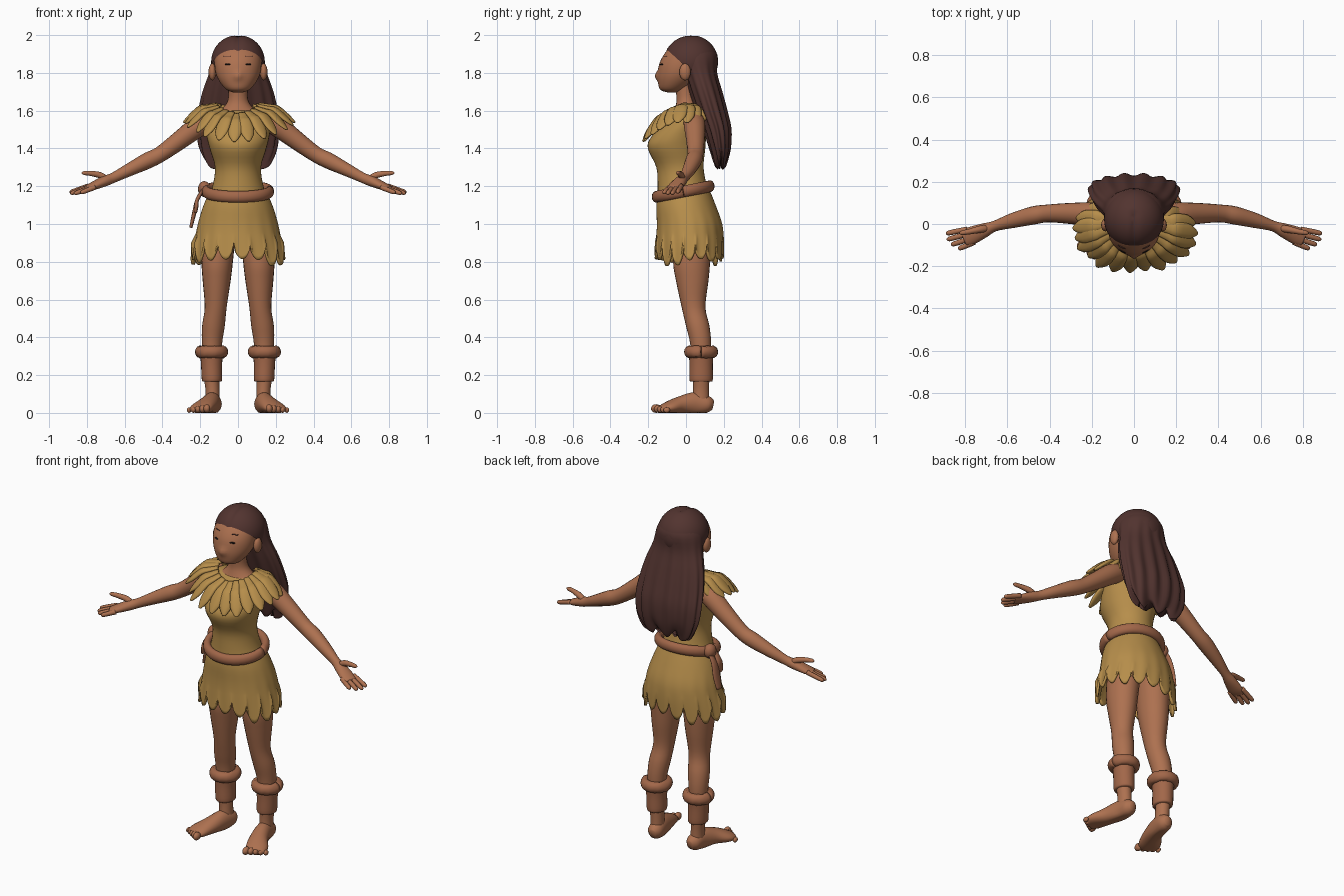
import bpy, bmesh, random
from math import sin, cos, pi, exp, radians
from mathutils import Vector, Matrix

cube = bpy.data.objects.get("Cube")
if cube:
    bpy.data.objects.remove(cube)
random.seed(4)


def material(name, colour):
    m = bpy.data.materials.new(name)
    m.use_nodes = True
    m.diffuse_color = (*colour, 1)
    m.node_tree.nodes["Principled BSDF"].inputs["Base Color"].default_value = (*colour, 1)
    return m


SKIN = material("warm skin", (0.42, 0.165, 0.08))
HIDE = material("tan hide", (0.47, 0.27, 0.07))
HAIR = material("dark brown hair", (0.085, 0.034, 0.029))
LEATHER = material("red brown leather", (0.36, 0.135, 0.067))
DARK = material("eye black", (0.012, 0.008, 0.008))


def finish(name, bm, mat):
    bmesh.ops.recalc_face_normals(bm, faces=bm.faces)
    for f in bm.faces:
        f.smooth = True
    mesh = bpy.data.meshes.new(name)
    bm.to_mesh(mesh)
    bm.free()
    mesh.materials.append(mat)
    ob = bpy.data.objects.new(name, mesh)
    bpy.context.collection.objects.link(ob)
    return ob


def spline(rows, steps):
    """Catmull-Rom rows of any width."""
    out = []
    for i in range(len(rows) - 1):
        p = [rows[max(0, min(len(rows) - 1, i + k))] for k in (-1, 0, 1, 2)]
        for s in range(steps):
            t = s / steps
            out.append([0.5 * (2 * b + (c - a) * t + (2 * a - 5 * b + 4 * c - d) * t * t
                               + (3 * b - a - 3 * c + d) * t ** 3) for a, b, c, d in zip(*p)])
    return out + [list(rows[-1])]


def loft(name, rows, mat, flat=False, n=20, steps=4, caps=True, edit=None, mirror=1):
    """Elliptical rings (x, y, z, radius a, radius b) along a path, horizontal if flat."""
    rows = spline(rows, steps)
    pts = [Vector((r[0] * mirror, r[1], r[2])) for r in rows]
    bm = bmesh.new()
    rings = []
    for i, (p, r) in enumerate(zip(pts, rows)):
        side, up = Vector((1, 0, 0)), Vector((0, 1, 0))
        if not flat:
            tan = pts[min(i + 1, len(pts) - 1)] - pts[max(i - 1, 0)]
            side = tan.cross(Vector((0, 0, 1))).normalized()
            up = side.cross(tan).normalized()
        ring = []
        for k in range(n):
            a = 2 * pi * k / n
            v = p + side * max(r[3], 0.002) * cos(a) + up * max(r[4], 0.002) * sin(a)
            ring.append(bm.verts.new(edit(v, a, p) if edit else v))
        rings.append(ring)
    for lo, hi in zip(rings, rings[1:]):
        for k in range(n):
            bm.faces.new((lo[k], lo[(k + 1) % n], hi[(k + 1) % n], hi[k]))
    if caps:
        bm.faces.new(rings[0])
        bm.faces.new(rings[-1])
    return finish(name, bm, mat)


def ball(name, loc, size, mat, n=16):
    bm = bmesh.new()
    bmesh.ops.create_uvsphere(bm, u_segments=n, v_segments=n // 2 + 2, radius=1,
                              matrix=Matrix.LocRotScale(Vector(loc), None, Vector(size)))
    return finish(name, bm, mat)


# Head, neck and upper chest
def face_shape(v, a, p):
    # small nose on the front of the face
    if v.y < -0.05:
        v.y -= 0.016 * exp(-(v.x / 0.02) ** 2 - ((v.z - 1.785) / 0.022) ** 2)
    return v


head = loft("head", [(0, -.07, 1.695, .02, .02), (0, -.075, 1.71, .06, .06), (0, -.055, 1.75, .095, .093),
                     (0, -.035, 1.8, .118, .114), (0, -.02, 1.86, .124, .117), (0, 0, 1.92, .115, .1),
                     (0, .01, 1.965, .07, .06)], SKIN, True, n=40, edit=face_shape)
loft("neck", [(0, .01, 1.5, .15, .09), (0, .01, 1.57, .14, .085), (0, .005, 1.61, .085, .065),
              (0, 0, 1.66, .053, .05), (0, -.01, 1.75, .05, .05)], SKIN, True)

for s, side in ((1, "left"), (-1, "right")):
    ball(side + "_ear", (s * .136, -.005, 1.805), (.02, .03, .045), SKIN)
    # Closed eye and brow, laid on the face surface
    for part, x, z, w, h in (("eye", .055, 1.845, .017, .0045), ("brow", .058, 1.888, .02, .0025)):
        hit, loc, nor, _ = head.ray_cast(Vector((s * x, -1, z)), Vector((0, 1, 0)))
        ob = ball(side + "_" + part, (0, 0, 0), (w, .004, h), DARK if part == "eye" else HAIR)
        ob.location = loc
        ob.rotation_euler.z = s * radians(25)

# Hair: crown cut along the hairline, with a centre parting
bm = bmesh.new()
bmesh.ops.create_uvsphere(bm, u_segments=40, v_segments=24, radius=1, matrix=Matrix.LocRotScale(
    Vector((0, .025, 1.86)), None, Vector((.142, .145, .14))))
bmesh.ops.bisect_plane(bm, geom=bm.verts[:] + bm.edges[:] + bm.faces[:], plane_co=(0, -.13, 1.95),
                       plane_no=(0, -.145, -.16), clear_outer=True)
for v in bm.verts:
    if v.co.y < .05:
        v.co.z -= .009 * exp(-(v.co.x / .015) ** 2)
finish("hair_crown", bm, HAIR)


def strands(v, a, p):
    low = max(0, min(1, (1.9 - p.z) / .4))
    v.x += (v.x - p.x) * .035 * low * cos(14 * a)
    v.y += (v.y - p.y) * .12 * low * cos(14 * a)
    v.z -= .03 * max(0, (1.45 - p.z) / .15) * cos(7 * a + 1)
    return v


loft("long_hair", [(0, .05, 1.96, .07, .06), (0, .05, 1.9, .13, .115), (0, .075, 1.8, .152, .09),
                   (0, .105, 1.7, .185, .085), (0, .135, 1.6, .205, .08), (0, .165, 1.5, .212, .07),
                   (0, .18, 1.4, .2, .052), (0, .182, 1.33, .165, .03), (0, .182, 1.315, .12, .014)],
     HAIR, True, n=84, edit=strands)

# Dress bodice
loft("bodice", [(0, .01, 1.6, .13, .075), (0, .005, 1.575, .165, .09), (0, -.01, 1.53, .175, .11),
                (0, -.04, 1.46, .165, .145), (0, -.05, 1.4, .15, .152), (0, -.032, 1.3, .122, .125),
                (0, -.02, 1.2, .135, .13), (0, -.01, 1.12, .165, .143)], HIDE, True, n=40)

# Skirt with a torn, scalloped hem
LOBES = 17
tips = [random.uniform(.08, .125) for _ in range(LOBES)]


def torn_hem(v, a, p):
    turn = (a / (2 * pi) * LOBES + .5) % LOBES
    depth = .05 + tips[int(turn)] * abs(sin(pi * turn)) ** .55
    if v.z < .95:
        v.z = .95 - (.95 - v.z) / .19 * depth
    crease = 1 + .012 * sin(LOBES * a) * max(0, (1.1 - p.z) / .3)
    return Vector((v.x * crease, v.y * crease, v.z))


skirt = loft("skirt", [(0, -.01, 1.18, .145, .135), (0, 0, 1.1, .182, .157), (0, .018, 1, .212, .173),
                       (0, .02, .9, .23, .179), (0, .016, .76, .248, .182)],
             HIDE, True, n=170, caps=False, edit=torn_hem)
solid = skirt.modifiers.new("thickness", "SOLIDIFY")
solid.thickness = .014

# Fringed collar: overlapping leaf strips around the neckline
COUNT = 23
for i in range(COUNT):
    a = 2 * pi * i / COUNT
    front, flank = max(0, -sin(a)), abs(cos(a))
    long = random.uniform(.92, 1.03)
    p = Vector((.115 * cos(a), -.005 + .085 * sin(a), 1.61 - .03 * front + .025 * flank))
    q = Vector((.295 * cos(a) * long, -.045 + .185 * sin(a) * long, 1.54 - .1 * front ** 1.5))
    mid = p.lerp(q, .5) + Vector((0, 0, .026))
    loft("collar_strip_%02d" % (i + 1), [(*p, .024, .008), (*p.lerp(mid, .6), .031, .013),
         (*mid, .038, .015), (*mid.lerp(q, .6), .036, .013), (*q, .012, .006),
         (*(q + (q - mid) * .03), .002, .002)], HIDE, n=10, steps=3)

# Belt, dipping at the front, with a knot and tail on one side
belt = [(.168 * cos(k * pi / 20), -.015 + .143 * sin(k * pi / 20), 1.172 + .028 * sin(k * pi / 20),
         .023, .031) for k in range(41)]
loft("belt", belt, LEATHER, n=14, steps=1)
ball("belt_knot", (-.178, .025, 1.185), (.034, .04, .042), LEATHER)
for name, y, x, z in (("long", .04, -.25, .98), ("short", -.005, -.225, 1.06)):
    loft("belt_tail_" + name, [(-.18, y, 1.19, .012, .008), (-.215, y, 1.13, .022, .01),
         ((x - .215) / 2, y, (z + 1.13) / 2, .03, .011), (x, y, z, .022, .008)], LEATHER, n=12)

for s, side in ((1, "left"), (-1, "right")):
    # Arm and palm
    loft(side + "_arm", [(.13, .04, 1.56, .05, .05), (.2, .045, 1.525, .057, .057),
                         (.3, .05, 1.45, .05, .05), (.41, .05, 1.37, .042, .042),
                         (.48, .04, 1.335, .043, .043), (.58, .015, 1.285, .035, .034),
                         (.66, -.01, 1.245, .025, .027), (.71, -.03, 1.225, .034, .028),
                         (.77, -.055, 1.2, .042, .021), (.805, -.07, 1.188, .036, .014)],
         SKIN, mirror=s)
    # Fingers and thumb
    for i, reach in enumerate((.94, 1.05, 1, .8)):
        off = Vector((-.012, -.021, -.002)) * (i - 1.5)
        b = Vector((.775, -.056, 1.198)) + off
        tip = b + (Vector((.1, -.03, -.037)) + off * .25) * reach
        loft("%s_finger_%d" % (side, i + 1), [(*b, .012, .014), (*b.lerp(tip, .5), .0125, .013),
             (*b.lerp(tip, .9), .011, .011), (*tip, .003, .003)], SKIN, n=10, mirror=s)
    loft(side + "_thumb", [(.69, -.02, 1.235, .016, .016), (.73, -.025, 1.258, .017, .017),
                           (.78, -.036, 1.268, .013, .014), (.815, -.042, 1.27, .011, .011),
                           (.828, -.044, 1.27, .003, .003)], SKIN, n=10, mirror=s)
    # Leg
    loft(side + "_leg", [(.1, .04, .97, .09, .1), (.11, .03, .8, .083, .098), (.113, .033, .7, .074, .086),
                         (.118, .04, .56, .058, .063), (.13, .062, .46, .06, .062),
                         (.138, .078, .36, .053, .055), (.14, .08, .2, .042, .045),
                         (.135, .08, .12, .037, .042), (.133, .078, .04, .038, .046)],
         SKIN, True, n=24, mirror=s)

    # Bare foot, flat underneath and turned out
    def sole(v, a, p):
        return Vector((v.x, v.y, max(0, v.z)))
    loft(side + "_foot", [(.125, .143, .04, .02, .025), (.128, .115, .045, .042, .045),
                          (.137, .05, .05, .045, .06), (.16, -.03, .042, .052, .046),
                          (.193, -.095, .027, .062, .032), (.21, -.135, .018, .05, .02)],
         SKIN, mirror=s, edit=sole)
    for i in range(5):
        size = .023 - .002 * i
        off = -.05 + .025 * i
        ball("%s_toe_%d" % (side, i + 1), (s * (.212 + .94 * off), -.138 + .4 * off + .004 * i, size),
             (size * .8, size * 1.2, size), SKIN, 10)
    # Ankle wrap and its rolled cuff
    loft(side + "_ankle_wrap", [(.138, .08, .165, .048, .056), (.138, .08, .18, .054, .062),
                                (.14, .08, .26, .056, .062), (.14, .08, .33, .062, .066)],
         LEATHER, True, n=24, mirror=s)

    def lumpy(v, a, p):
        v.z += .004 * sin(9 * v.x * 20) * cos(60 * v.y)
        return v
    roll = [(.14 + .061 * cos(k * pi / 14), .08 + .063 * sin(k * pi / 14), .323, .027, .032)
            for k in range(29)]
    loft(side + "_cuff", roll, LEATHER, n=14, steps=1, mirror=s, edit=lumpy)
